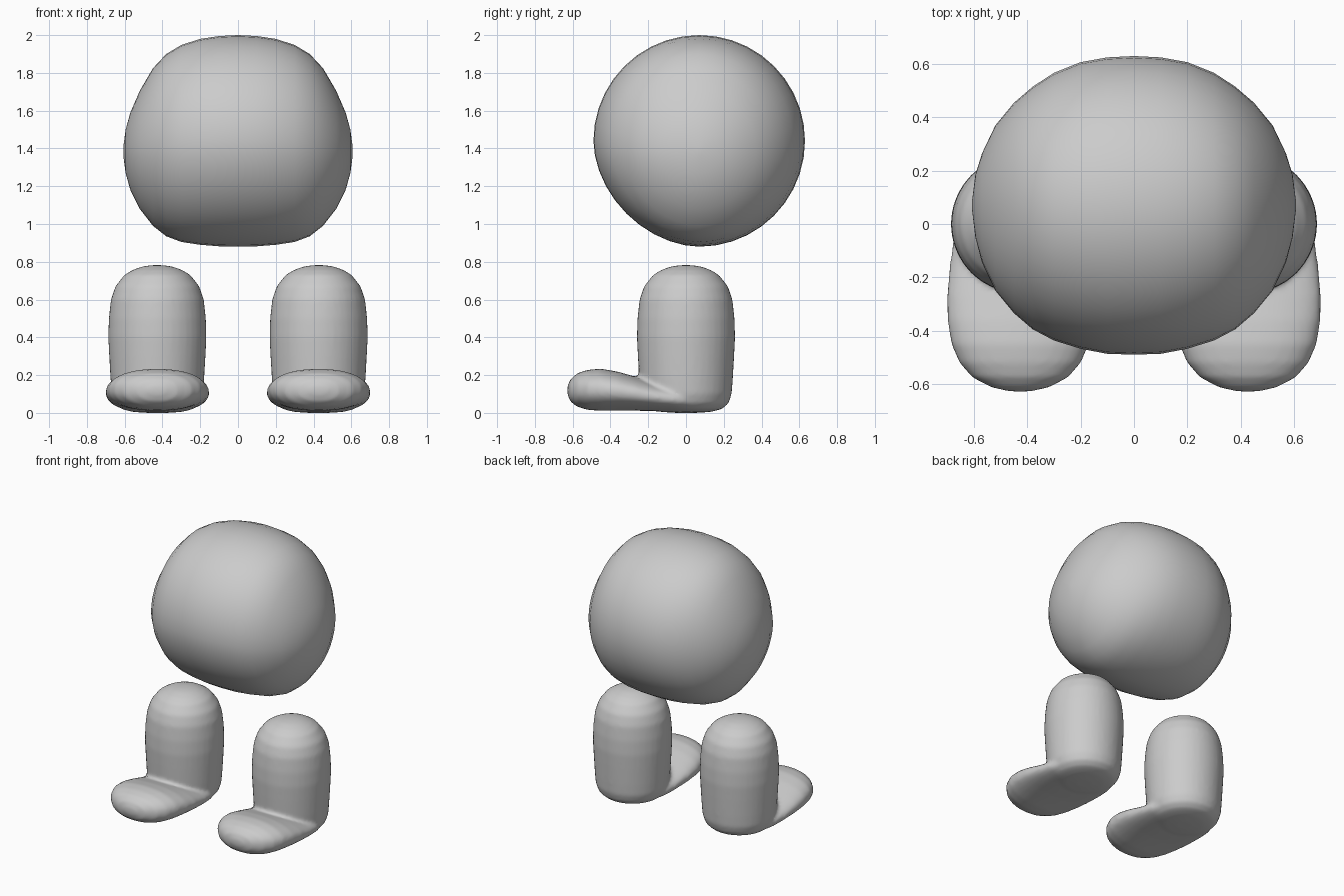
import bpy, bmesh, math
from mathutils import Vector

if "Cube" in bpy.data.objects:
    bpy.data.objects.remove(bpy.data.objects["Cube"])

grey = bpy.data.materials.new("plain grey")
grey.diffuse_color = (0.6, 0.6, 0.6, 1)
grey.use_nodes = True
grey.node_tree.nodes["Principled BSDF"].inputs["Base Color"].default_value = grey.diffuse_color
SEG = 40


def loft(bm, rings):
    """Skin a list of closed rings and cap both ends."""
    rows = [[bm.verts.new(p) for p in ring] for ring in rings]
    for a, b in zip(rows, rows[1:]):
        for i in range(SEG):
            j = (i + 1) % SEG
            bm.faces.new((a[i], a[j], b[j], b[i]))
    bm.faces.new(rows[0][::-1])
    bm.faces.new(rows[-1])


def make(name, bm):
    bmesh.ops.recalc_face_normals(bm, faces=bm.faces)
    mesh = bpy.data.meshes.new(name)
    bm.to_mesh(mesh)
    bm.free()
    for p in mesh.polygons:
        p.use_smooth = True
    mesh.materials.append(grey)
    ob = bpy.data.objects.new(name, mesh)
    bpy.context.collection.objects.link(ob)
    return ob


def unit(i, n=2.0):
    """Point on a superellipse of exponent n."""
    a = 2 * math.pi * i / SEG
    c, s = math.cos(a), math.sin(a)
    return (math.copysign(abs(c) ** (2 / n), c),
            math.copysign(abs(s) ** (2 / n), s))


# Body: cross-sections along x (x, top z, bottom z, front y, back y)
body = [(0, 2.0, .88, -.49, .63), (.1, 1.995, .882, -.487, .625),
        (.2, 1.98, .89, -.468, .607), (.3, 1.948, .905, -.437, .567),
        (.38, 1.9, .935, -.395, .515), (.45, 1.825, .99, -.335, .455),
        (.52, 1.705, 1.08, -.25, .37), (.57, 1.59, 1.18, -.145, .265),
        (.595, 1.5, 1.27, -.05, .185), (.607, 1.41, 1.36, .05, .09)]


def body_ring(x, top, bottom, front, back):
    cy, cz = .07, (top + bottom) / 2
    ring = []
    for i in range(SEG):
        c, s = unit(i)
        if c < 0 and s < 0:              # lower front is a little flatter
            c, s = unit(i, 1.85)
        y = cy + c * (back - cy if c > 0 else cy - front)
        ring.append(Vector((x, y, cz + s * (top - bottom) / 2)))
    return ring


bm = bmesh.new()
loft(bm, [body_ring(-r[0], *r[1:]) for r in body[:0:-1]]
     + [body_ring(*r) for r in body])
make("body", bm)

# Leg: turned profile (radius, z)
leg = [(.05, 0), (.13, .005), (.19, .02), (.225, .05), (.242, .1), (.248, .18),
       (.255, .3), (.26, .4), (.257, .5), (.246, .6), (.222, .67),
       (.175, .73), (.13, .757), (.08, .775), (.03, .782)]
# Foot: cross-sections along y (y, half width, bottom z, top z)
foot = [(-.628, .04, .1, .14), (-.612, .11, .06, .178), (-.575, .18, .032, .21),
        (-.52, .228, .016, .228), (-.45, .258, .011, .234), (-.36, .273, .012, .218),
        (-.27, .275, .012, .192), (-.15, .264, .008, .157), (-.05, .25, .003, .14),
        (.05, .22, .003, .13), (.12, .17, .01, .12)]

for name, side in (("right_leg", 1), ("left_leg", -1)):
    cx = .427 * side
    bm = bmesh.new()
    loft(bm, [[Vector((cx + r * unit(i)[0], r * unit(i)[1], z)) for i in range(SEG)]
              for r, z in leg])
    loft(bm, [[Vector((cx + w * unit(i, 2.2)[0], y,
                       (lo + hi) / 2 + unit(i, 2.2)[1] * (hi - lo) / 2))
               for i in range(SEG)] for y, w, lo, hi in foot])
    ob = make(name, bm)
    # Fuse leg and foot with a soft crease
    fuse = ob.modifiers.new("fuse", 'REMESH')
    fuse.mode = 'VOXEL'
    fuse.voxel_size = .013
    fuse.use_smooth_shade = True
    soft = ob.modifiers.new("soften", 'SMOOTH')
    soft.factor = .5
    soft.iterations = 5
